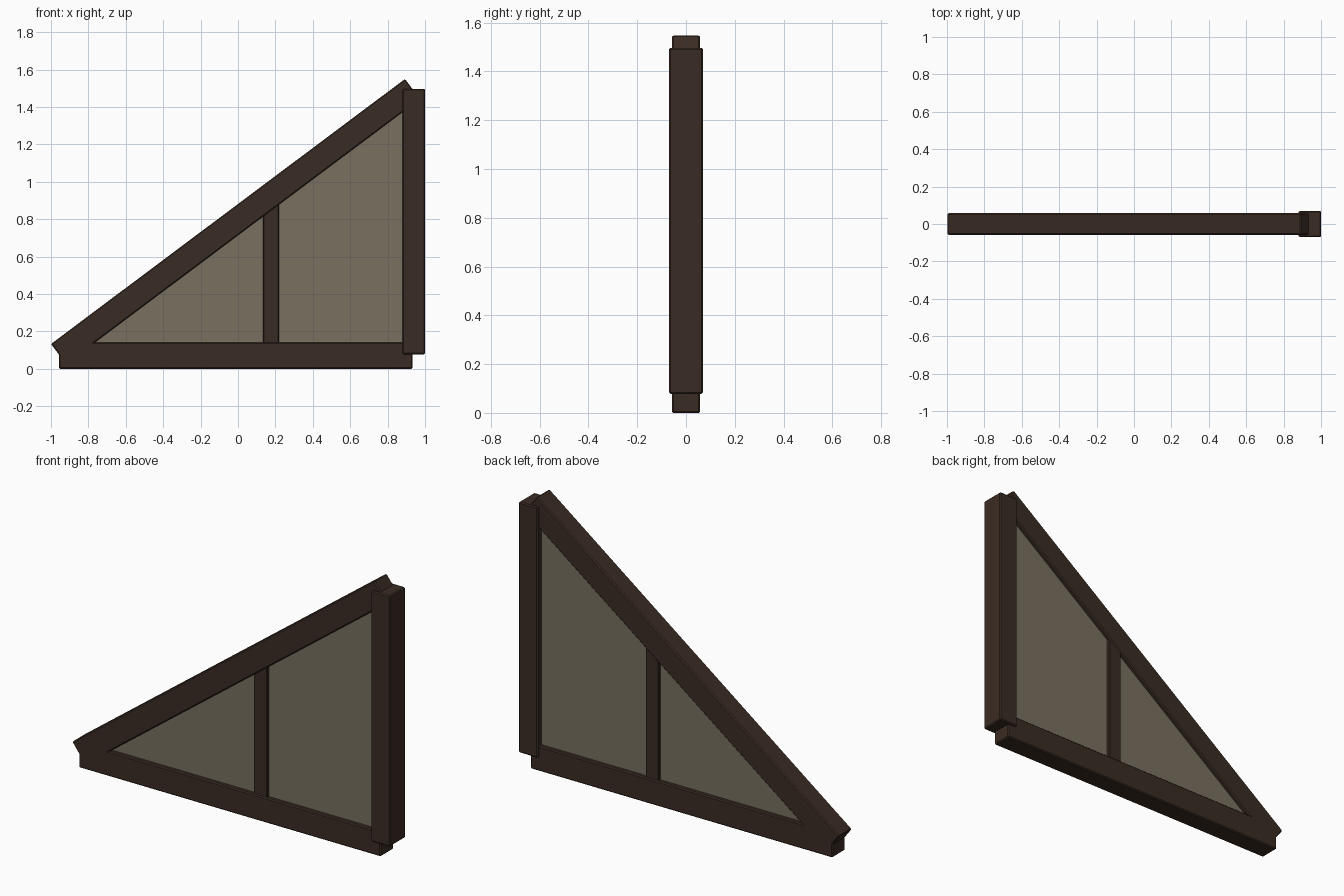
import bpy, bmesh, math

if "Cube" in bpy.data.objects:
    bpy.data.objects.remove(bpy.data.objects["Cube"])


def material(name, rgb):
    m = bpy.data.materials.new(name)
    m.diffuse_color = (*rgb, 1)
    m.use_nodes = True
    m.node_tree.nodes["Principled BSDF"].inputs["Base Color"].default_value = m.diffuse_color
    return m


wood = material("dark_wood", (0.042, 0.025, 0.017))
plaster = material("grey_plaster", (0.188, 0.162, 0.117))


def prism(name, profile, half_depth, mat, bevel=0.0):
    """Extrude an x-z outline symmetrically along y."""
    bm = bmesh.new()
    face = bm.faces.new([bm.verts.new((x, -half_depth, z)) for x, z in profile])
    out = bmesh.ops.extrude_face_region(bm, geom=[face])
    for v in out["geom"]:
        if isinstance(v, bmesh.types.BMVert):
            v.co.y = half_depth
    bmesh.ops.recalc_face_normals(bm, faces=bm.faces)
    if bevel:
        bmesh.ops.bevel(bm, geom=bm.edges[:], offset=bevel, segments=1, affect='EDGES')
    me = bpy.data.meshes.new(name)
    bm.to_mesh(me)
    bm.free()
    me.materials.append(mat)
    ob = bpy.data.objects.new(name, me)
    bpy.context.collection.objects.link(ob)
    return ob


def rect(x0, x1, z0, z1):
    return [(x0, z0), (x1, z0), (x1, z1), (x0, z1)]


# Sloping rafter: upper edge from the low end to the peak
lo, hi, width = (-1.0, 0.133), (0.893, 1.55), 0.134
a = math.atan2(hi[1] - lo[1], hi[0] - lo[0])
dx, dz = width * math.sin(a), -width * math.cos(a)
prism("rafter", [lo, (lo[0] + dx, lo[1] + dz), (hi[0] + dx, hi[1] + dz), hi], 0.058, wood, 0.006)

# Base beam and end post
prism("base_beam", rect(-0.957, 0.934, 0.0, 0.142), 0.058, wood, 0.006)
prism("end_post", rect(0.88, 1.0, 0.078, 1.497), 0.07, wood, 0.006)


# Height of the rafter's centre line
def mid(x):
    return lo[1] + (x - lo[0]) * math.tan(a) - 0.5 * width / math.cos(a)


# Middle strut, ending inside the rafter
prism("middle_strut", [(0.134, 0.07), (0.218, 0.07), (0.218, mid(0.218)), (0.134, mid(0.134))],
      0.052, wood, 0.004)

# Infill panel, with its edges hidden inside the frame
prism("infill_panel", [(-0.82, 0.1), (0.93, 0.1), (0.93, mid(0.93)), (-0.82, mid(-0.82))],
      0.035, plaster)
